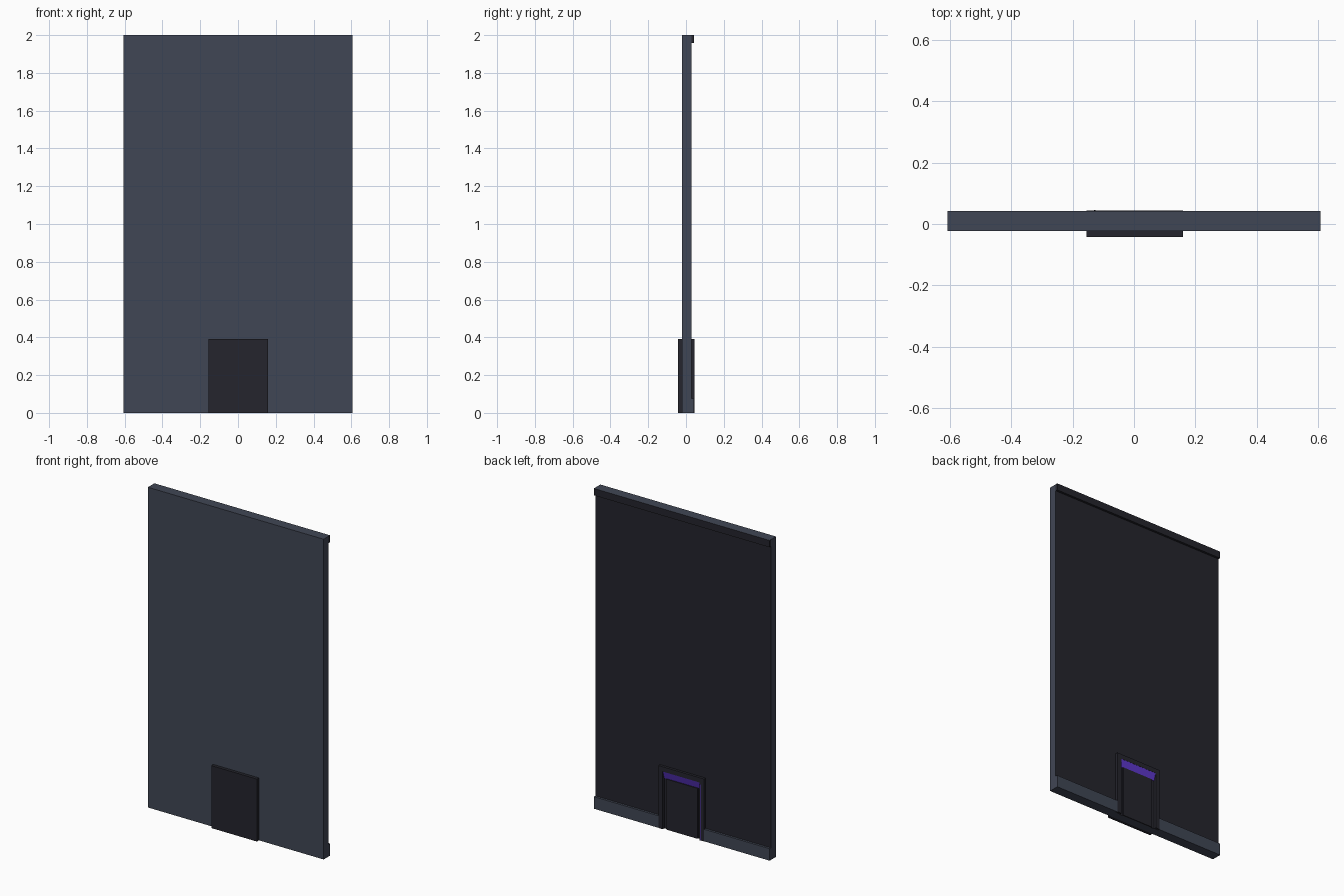
import bpy, bmesh
from mathutils import Vector

if "Cube" in bpy.data.objects:
    bpy.data.objects.remove(bpy.data.objects["Cube"])


def material(name, rgb):
    m = bpy.data.materials.new(name)
    m.diffuse_color = (*rgb, 1)
    m.use_nodes = True
    m.node_tree.nodes["Principled BSDF"].inputs["Base Color"].default_value = m.diffuse_color
    return m


slate = material("slate", (0.051, 0.061, 0.089))
dark = material("charcoal", (0.018, 0.018, 0.026))
purple = material("glow purple", (0.115, 0.04, 0.62))


def prism(name, profile, axis, a, b, mats, rule=None):
    """Extrude a 2D outline along an axis; profile gives the other two coordinates in order."""
    bm = bmesh.new()

    def point(p, t):
        c = list(p)
        c.insert(axis, t)
        return Vector(c)

    verts = [bm.verts.new(point(p, a)) for p in profile]
    face = bm.faces.new(verts)
    ext = bmesh.ops.extrude_face_region(bm, geom=[face])
    d = point((0, 0), b - a)
    bmesh.ops.translate(bm, vec=d, verts=[g for g in ext["geom"] if isinstance(g, bmesh.types.BMVert)])
    bmesh.ops.recalc_face_normals(bm, faces=bm.faces[:])
    bm.normal_update()
    if rule:
        for f in bm.faces:
            f.material_index = rule(f.normal)
    me = bpy.data.meshes.new(name)
    bm.to_mesh(me)
    bm.free()
    for m in mats:
        me.materials.append(m)
    ob = bpy.data.objects.new(name, me)
    bpy.context.collection.objects.link(ob)
    return ob


def box(name, x, y, z, mats, rule=None):
    return prism(name, [(x[0], z[0]), (x[1], z[0]), (x[1], z[1]), (x[0], z[1])], 1, y[0], y[1], mats, rule)


W = 0.607
DX0, DX1, DZ = -0.155, 0.16, 0.39

# Main wall slab: slate outside, charcoal back
box("wall_panel", (-W, W), (-0.022, 0.028), (0, 2), [slate, dark],
    lambda n: 1 if n.y > 0.5 else 0)

# Top lip (slate on top) and bottom skirting, split around the hatch
box("top_lip", (-W, W), (0.028, 0.042), (1.957, 2), [dark, slate],
    lambda n: 1 if n.z > 0.5 else 0)
for side, x in (("left", (-W, DX0)), ("right", (DX1, W))):
    box("skirting_" + side, x, (0.028, 0.042), (0, 0.075), [slate])

# Hatch cover on the front
box("hatch_cover", (DX0, DX1), (-0.042, -0.022), (0, DZ), [dark])

# Hatch frame on the back
frame = [(DX0, 0), (DX0, DZ), (DX1, DZ), (DX1, 0),
         (DX1 - 0.03, 0), (DX1 - 0.03, DZ - 0.03), (DX0 + 0.03, DZ - 0.03), (DX0 + 0.03, 0)]
prism("hatch_frame", frame, 1, 0.028, 0.044, [dark])

# Glowing sloped light under the frame head
prism("head_light", [(0.028, 0.36), (0.043, 0.36), (0.030, 0.315), (0.028, 0.315)], 0,
      DX0 + 0.03, DX1 - 0.03, [purple])

# Inner hatch leaf with side ridge, its outer slope glowing
box("hatch_leaf", (DX0 + 0.05, DX1 - 0.05), (0.028, 0.036), (0, 0.315), [dark])
prism("side_light_ridge", [(DX0 + 0.015, 0.044), (DX0 + 0.03, 0.044), (DX0 + 0.03, 0.052), (DX0 + 0.027, 0.052)],
      2, 0, 0.35, [dark, purple], lambda n: 1 if n.x < -0.3 else 0).location.y = -0.006
